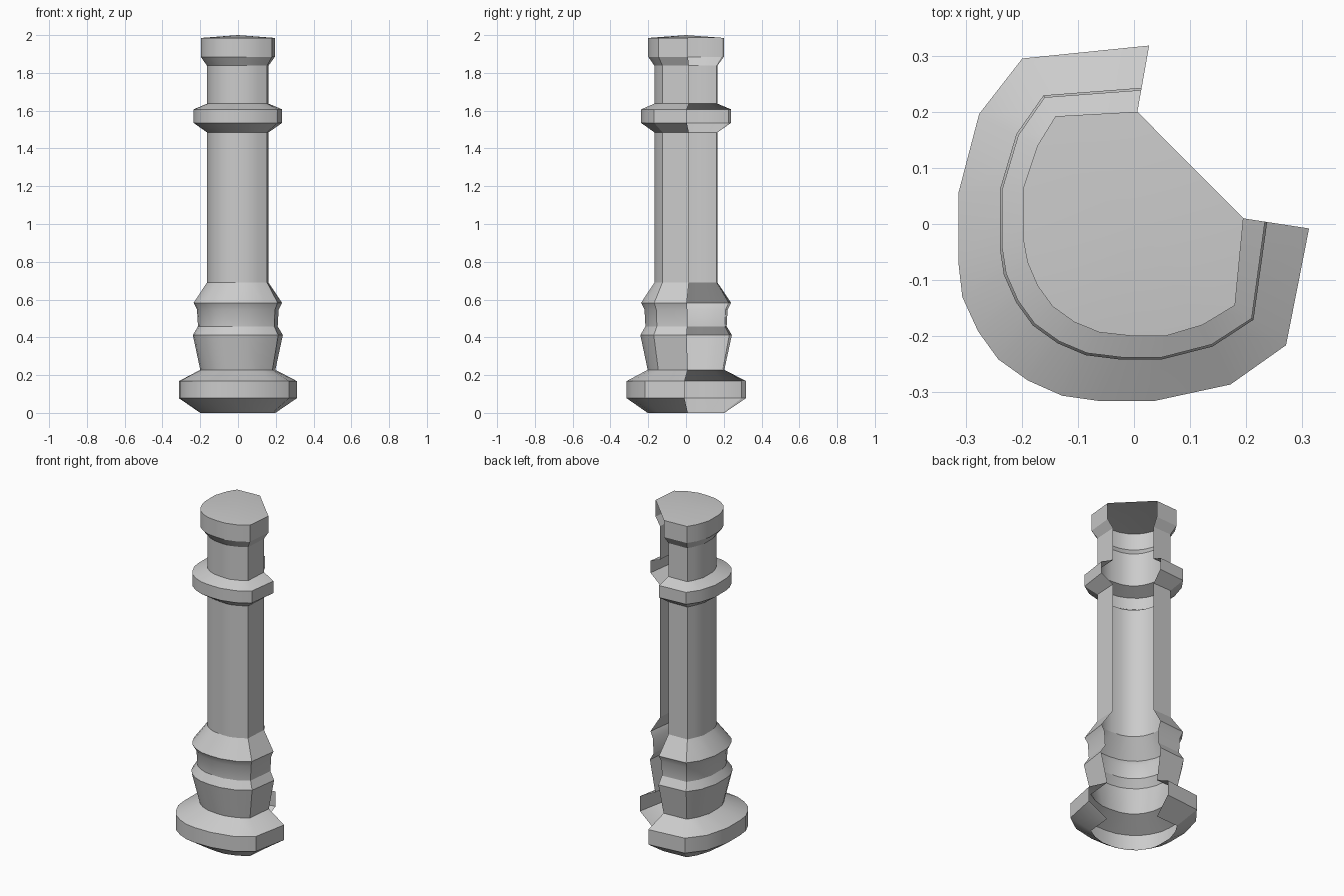
import bpy, bmesh, math

if "Cube" in bpy.data.objects:
    bpy.data.objects.remove(bpy.data.objects["Cube"])

# Open C-shaped plan outline: at the top rim (inner) and at the base flange (outer)
INNER = [(.195, .01), (.18, -.145), (.122, -.18), (.055, -.2), (0, -.2), (-.062, -.193),
         (-.106, -.175), (-.145, -.147), (-.172, -.11), (-.19, -.068), (-.197, -.03),
         (-.197, .065), (-.172, .14), (-.14, .192), (.006, .2)]
OUTER = [(.312, -.008), (.271, -.216), (.172, -.286), (.038, -.315), (-.065, -.315), (-.128, -.306),
         (-.189, -.279), (-.242, -.241), (-.278, -.191), (-.306, -.13), (-.313, -.068),
         (-.313, .055), (-.276, .196), (-.199, .295), (.027, .318)]

# Moulding profile from the foot upwards: (half width, height)
PROFILE = [(.2, 0), (.313, .078), (.313, .168), (.2, .228), (.239, .412), (.212, .458),
           (.217, .547), (.235, .583), (.164, .69), (.164, 1.485), (.235, 1.535),
           (.235, 1.607), (.164, 1.637), (.164, 1.838), (.197, 1.885), (.197, 1.985)]


def ring(bm, half, z):
    """One level of the outline, blended between the inner and outer plan."""
    t = (half - .197) / .116
    return [bm.verts.new((a[0] + t * (b[0] - a[0]), a[1] + t * (b[1] - a[1]), z))
            for a, b in zip(INNER, OUTER)]


def finish(bm, name):
    mesh = bpy.data.meshes.new(name)
    bm.to_mesh(mesh)
    bm.free()
    obj = bpy.data.objects.new(name, mesh)
    bpy.context.collection.objects.link(obj)
    bpy.ops.object.select_all(action='DESELECT')
    obj.select_set(True)
    bpy.context.view_layer.objects.active = obj
    bpy.ops.object.shade_smooth_by_angle(angle=math.radians(28))
    return obj


# Hollow column wall, open at the back right corner and underneath
bm = bmesh.new()
rings = [ring(bm, h, z) for h, z in PROFILE]
for low, high in zip(rings, rings[1:]):
    for i in range(len(INNER) - 1):
        bm.faces.new((low[i], high[i], high[i + 1], low[i + 1]))

# Shallow cap rising to the centre, cut straight across the open corner
top = rings[-1]
apex = bm.verts.new((0, 0, 2))
for i in range(len(top)):
    bm.faces.new((apex, top[(i + 1) % len(top)], top[i]))
finish(bm, "column_shell")
